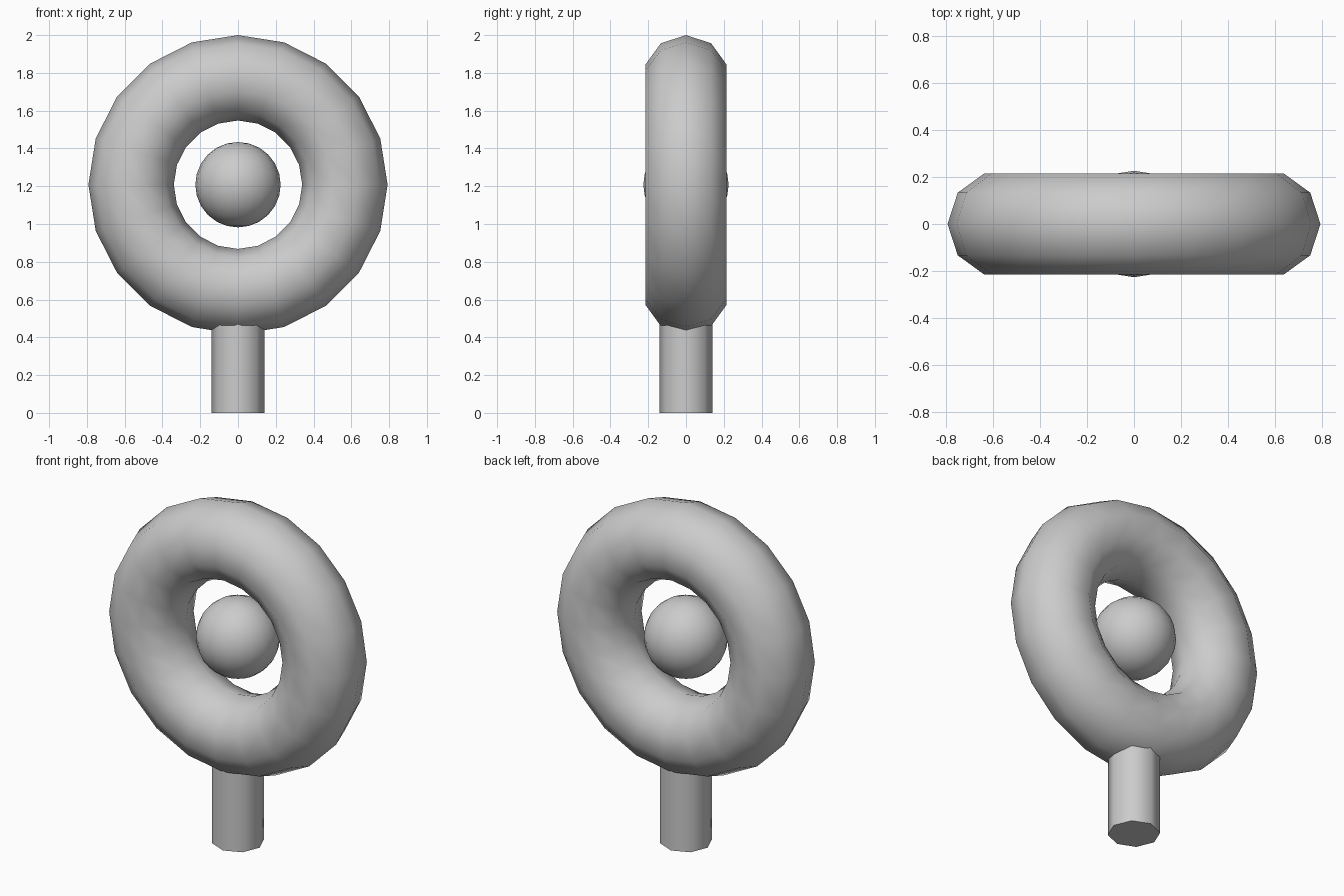
import bpy, math

if "Cube" in bpy.data.objects:
    bpy.data.objects.remove(bpy.data.objects["Cube"])

CENTRE = (0, 0, 1.208)

def finish(name, angle):
    ob = bpy.context.object
    ob.name = name
    bpy.ops.object.shade_smooth_by_angle(angle=math.radians(angle))
    return ob

# Upright ring
bpy.ops.mesh.primitive_torus_add(location=CENTRE, rotation=(math.pi / 2, 0, 0),
                                 major_segments=20, minor_segments=10,
                                 major_radius=0.566, minor_radius=0.226)
finish("ring", 60)

# Ball floating in the middle of the ring
bpy.ops.mesh.primitive_uv_sphere_add(segments=20, ring_count=12, radius=0.226, location=CENTRE)
finish("ball", 60)

# Octagonal post, sunk into the bottom of the ring
top = 0.5
bpy.ops.mesh.primitive_cylinder_add(vertices=8, radius=0.141, depth=top, location=(0, 0, top / 2))
finish("post", 60)
